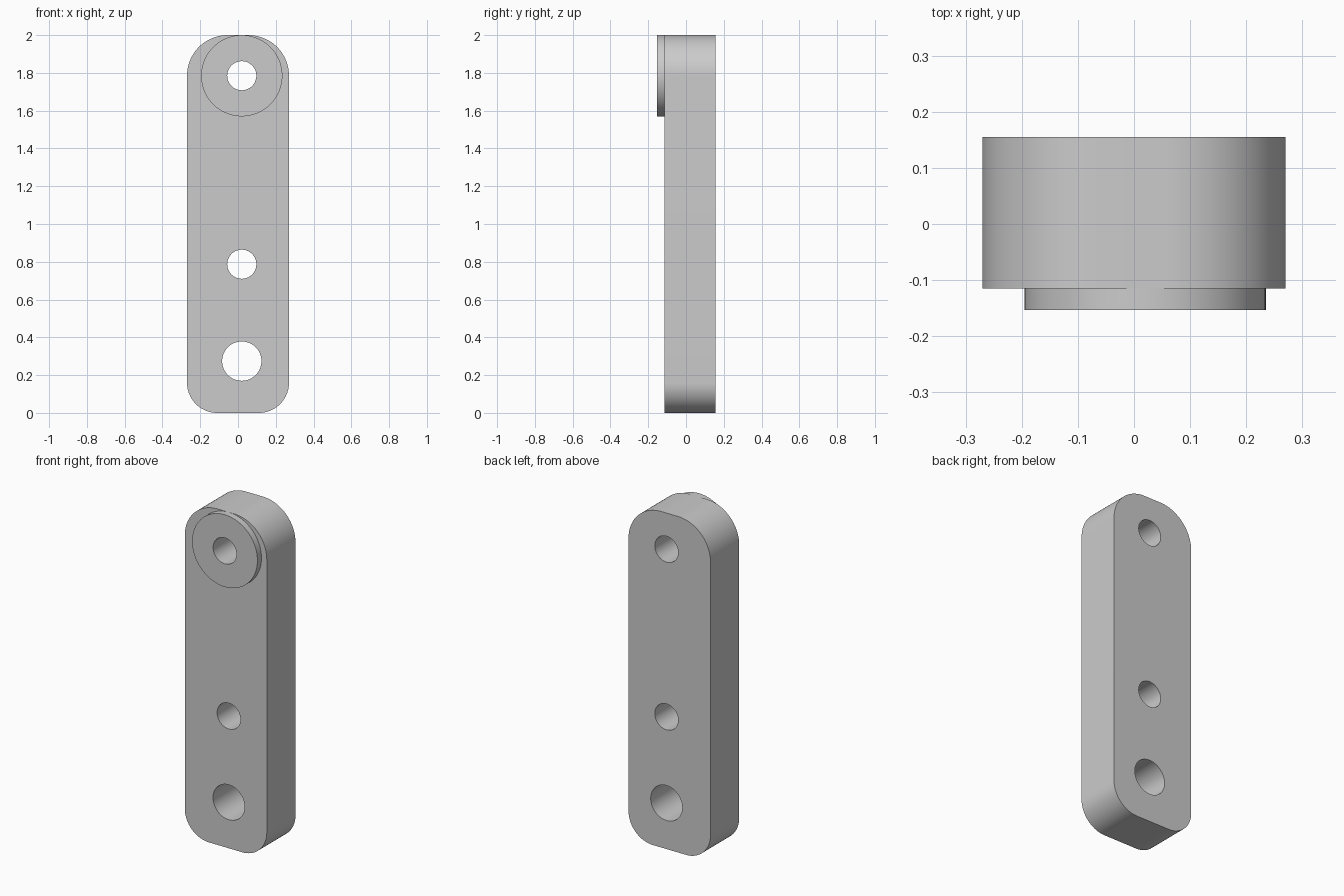
import bpy
import bmesh
from math import cos, sin, pi, radians

cube = bpy.data.objects.get("Cube")
if cube:
    bpy.data.objects.remove(cube, do_unlink=True)

FRONT, BACK, BOSS_FRONT = -0.115, 0.155, -0.153
HALF_WIDTH, HEIGHT = 0.27, 2.0
TOP_RADIUS, BOTTOM_RADIUS = 0.215, 0.16
HOLE_X = 0.02
PIVOT_Z = 1.785

grey = bpy.data.materials.new("plain grey")
grey.use_nodes = True
grey.diffuse_color = (0.6, 0.6, 0.6, 1)
grey.node_tree.nodes["Principled BSDF"].inputs["Base Color"].default_value = (0.6, 0.6, 0.6, 1)


def arc(cx, cz, radius, start, sweep, steps):
    angles = [start + sweep * i / steps for i in range(steps + 1)]
    return [(cx + radius * cos(a), cz + radius * sin(a)) for a in angles]


def circle(z, radius):
    return arc(HOLE_X, z, radius, 0, 2 * pi, 96)[:-1]


def extrude_profile(name, points, y_front, y_back):
    """Solid made from an x-z outline extruded along y."""
    bm = bmesh.new()
    face = bm.faces.new([bm.verts.new((x, y_front, z)) for x, z in points])
    result = bmesh.ops.extrude_face_region(bm, geom=[face])
    moved = [v for v in result["geom"] if isinstance(v, bmesh.types.BMVert)]
    bmesh.ops.translate(bm, verts=moved, vec=(0, y_back - y_front, 0))
    bmesh.ops.recalc_face_normals(bm, faces=bm.faces)
    mesh = bpy.data.meshes.new(name)
    bm.to_mesh(mesh)
    bm.free()
    mesh.materials.append(grey)
    obj = bpy.data.objects.new(name, mesh)
    bpy.context.collection.objects.link(obj)
    return obj


def activate(obj):
    bpy.ops.object.select_all(action="DESELECT")
    obj.select_set(True)
    bpy.context.view_layer.objects.active = obj


def drill(obj, z, radius):
    cutter = extrude_profile("hole_cutter", circle(z, radius), -0.5, 0.5)
    cutter.hide_render = True
    activate(obj)
    mod = obj.modifiers.new("hole", "BOOLEAN")
    mod.operation = "DIFFERENCE"
    mod.solver = "EXACT"
    mod.object = cutter
    bpy.ops.object.modifier_apply(modifier=mod.name)
    bpy.data.objects.remove(cutter, do_unlink=True)


# Link plate outline: four rounded corners, counter-clockwise from lower right
outline = []
for i, (sx, top) in enumerate([(1, False), (1, True), (-1, True), (-1, False)]):
    r = TOP_RADIUS if top else BOTTOM_RADIUS
    cz = HEIGHT - r if top else r
    outline += arc(sx * (HALF_WIDTH - r), cz, r, (i - 1) * pi / 2, pi / 2, 24)
plate = extrude_profile("link_plate", outline, FRONT, BACK)

# Raised round boss on the front
boss = extrude_profile("pivot_boss", circle(PIVOT_Z, 0.215), BOSS_FRONT, FRONT)

# Through holes
for z, radius in [(PIVOT_Z, 0.077), (0.787, 0.077), (0.274, 0.104)]:
    drill(plate, z, radius)
drill(boss, PIVOT_Z, 0.077)

for part in (plate, boss):
    activate(part)
    bpy.ops.object.shade_smooth_by_angle(angle=radians(30))
